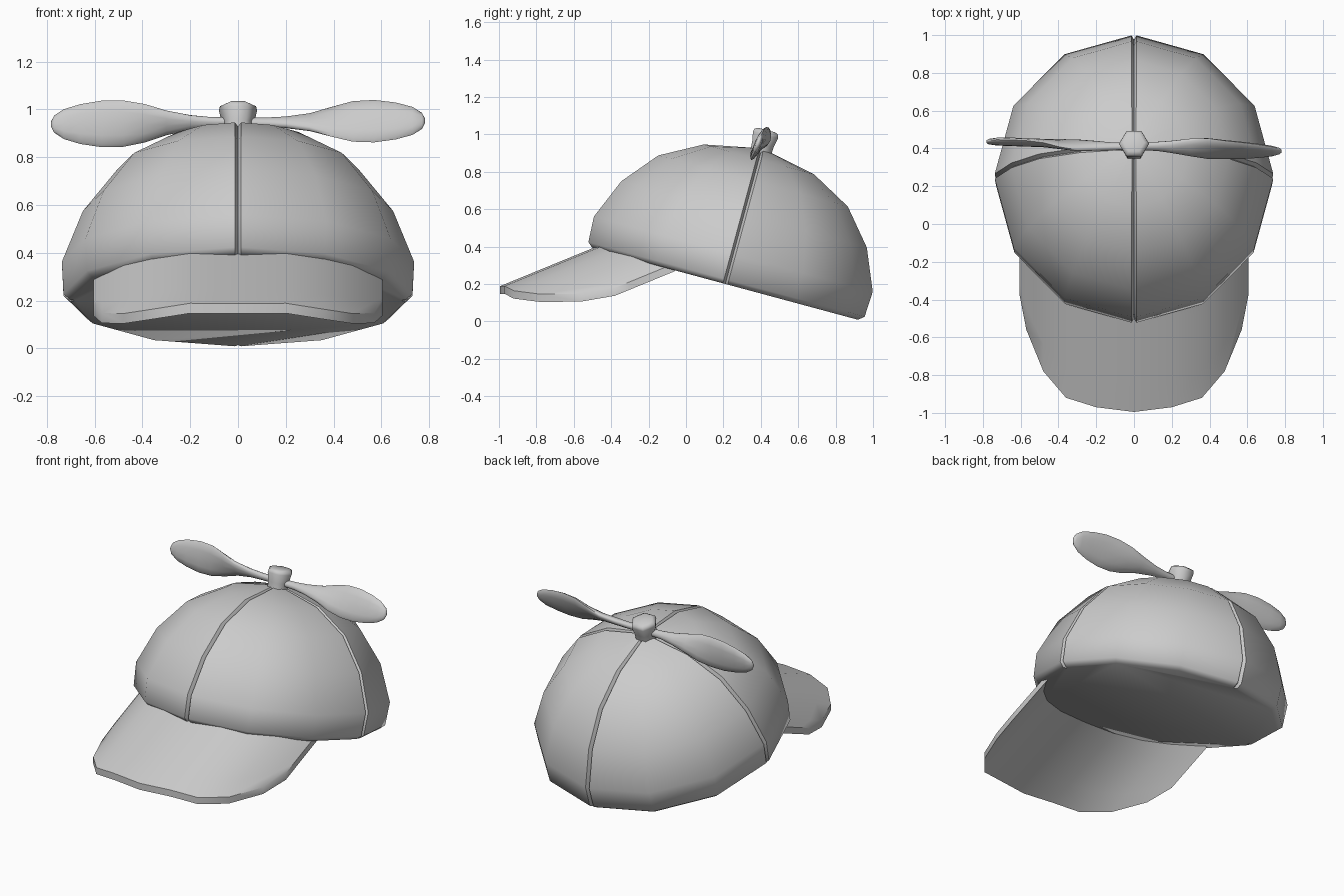
import bpy, bmesh, math
from mathutils import Matrix, Vector

if "Cube" in bpy.data.objects:
    bpy.data.objects.remove(bpy.data.objects["Cube"])

grey = bpy.data.materials.new("grey")
grey.diffuse_color = (0.6, 0.6, 0.6, 1)
grey.use_nodes = True
grey.node_tree.nodes["Principled BSDF"].inputs["Base Color"].default_value = grey.diffuse_color

# Tilted frame shared by crown, hub and blades
TILT = Matrix.Translation((0, 0.21, 0.2)) @ Matrix.Rotation(math.radians(-15.1), 4, 'X')


def finish(name, bm, matrix=None, angle=40):
    bmesh.ops.recalc_face_normals(bm, faces=bm.faces)
    if matrix:
        bm.transform(matrix)
    mesh = bpy.data.meshes.new(name)
    bm.to_mesh(mesh)
    bm.free()
    mesh.materials.append(grey)
    ob = bpy.data.objects.new(name, mesh)
    bpy.context.collection.objects.link(ob)
    bpy.ops.object.select_all(action='DESELECT')
    ob.select_set(True)
    bpy.context.view_layer.objects.active = ob
    bpy.ops.object.shade_smooth_by_angle(angle=math.radians(angle))
    return ob


def loft(bm, rings, cap_start=True, cap_end=True):
    rings = [[bm.verts.new(p) for p in r] for r in rings]
    n = len(rings[0])
    for a, b in zip(rings, rings[1:]):
        for i in range(n):
            j = (i + 1) % n
            bm.faces.new((a[i], a[j], b[j], b[i]))
    if cap_start:
        bm.faces.new(rings[0][::-1])
    if cap_end:
        bm.faces.new(rings[-1])
    return rings


# Crown: twelve-sided dome, four panels separated by narrow grooves
profile = [(0.735, 0.0), (0.765, 0.025), (0.772, 0.165), (0.68, 0.385),
           (0.525, 0.57), (0.305, 0.69), (0.03, 0.745)]
SEAM = 0.013
rings = []
for r, z in profile:
    ring = []
    for k in range(12):
        a = k * math.pi / 6
        d = Vector((math.cos(a), math.sin(a), 0))
        p = Vector((0.955 * r * d.x, r * d.y, z))
        if k % 3:
            ring.append(p)
        else:
            side = Vector((-d.y, d.x, 0)) * min(SEAM, r * 0.3)
            groove = p - d * min(0.02, r * 0.3) - Vector((0, 0, 0.012 if z > 0.1 else 0))
            ring += [p - side, groove, p + side]
    rings.append(ring)
bm = bmesh.new()
loft(bm, rings)
finish("crown", bm, TILT, 50)

# Brim: curved sheet drooping to both sides, tucked into the crown
outline = [(0, -0.995), (0.2, -0.97), (0.36, -0.92), (0.48, -0.78),
           (0.57, -0.56), (0.605, -0.38)]
inner = [-0.42, -0.38, -0.30, -0.20, -0.10, -0.06]
cols = [(x, y, i) for (x, y), i in zip(outline, inner)]
cols = [(-x, y, i) for x, y, i in cols[:0:-1]] + cols
bm = bmesh.new()
ROWS = 4
THICK = 0.042


def sheet(drop):
    return [[bm.verts.new((x, y0 + (y1 - y0) * r / ROWS,
                           0.19 + 0.41 * (y0 + (y1 - y0) * r / ROWS + 0.99)
                           - 1.18 * abs(x) ** 3 - drop))
             for r in range(ROWS + 1)] for x, y0, y1 in cols]


top, low = sheet(0), sheet(THICK)
last = len(cols) - 1
for c in range(last):
    for r in range(ROWS):
        for s in (top, low):
            bm.faces.new((s[c][r], s[c + 1][r], s[c + 1][r + 1], s[c][r + 1]))
    for r in (0, ROWS):
        bm.faces.new((top[c][r], top[c + 1][r], low[c + 1][r], low[c][r]))
for c in (0, last):
    for r in range(ROWS):
        bm.faces.new((top[c][r], top[c][r + 1], low[c][r + 1], low[c][r]))
finish("brim", bm)

# Hub: six-sided flared knob with a chamfered top
bm = bmesh.new()
loft(bm, [[(r * math.cos(k * math.pi / 3), r * math.sin(k * math.pi / 3), z)
           for k in range(6)]
          for r, z in ((0.066, 0.71), (0.068, 0.77), (0.08, 0.825), (0.076, 0.842), (0.055, 0.852))])
finish("propeller_hub", bm, TILT, 65)

# Blades: twisted elliptical sections (x, half width, half thickness, pitch, offset)
sections = [(0.04, 0.022, 0.02, 50, 0.0), (0.12, 0.025, 0.02, 50, 0.0),
            (0.2, 0.036, 0.021, 48, -0.003), (0.3, 0.057, 0.022, 40, -0.006),
            (0.39, 0.082, 0.022, 26, -0.012), (0.48, 0.097, 0.022, 14, -0.018),
            (0.57, 0.098, 0.021, 10, -0.022), (0.66, 0.084, 0.02, 8, -0.025),
            (0.73, 0.063, 0.018, 6, -0.026), (0.77, 0.036, 0.013, 5, -0.026),
            (0.782, 0.012, 0.006, 5, -0.026)]
for name, turn in (("right_blade", 0), ("left_blade", math.pi)):
    bm = bmesh.new()
    rings = []
    for x, w, t, pitch, off in sections:
        p = math.radians(pitch)
        ring = []
        for k in range(12):
            a = k * math.pi / 6
            cw, ct = w * math.cos(a), t * math.sin(a)
            ring.append((x, off + cw * math.sin(p) + ct * math.cos(p),
                         cw * math.cos(p) - ct * math.sin(p)))
        rings.append(ring)
    loft(bm, rings)
    finish(name, bm, TILT @ Matrix.Translation((0, 0, 0.772)) @ Matrix.Rotation(turn, 4, 'Z'), 60)
